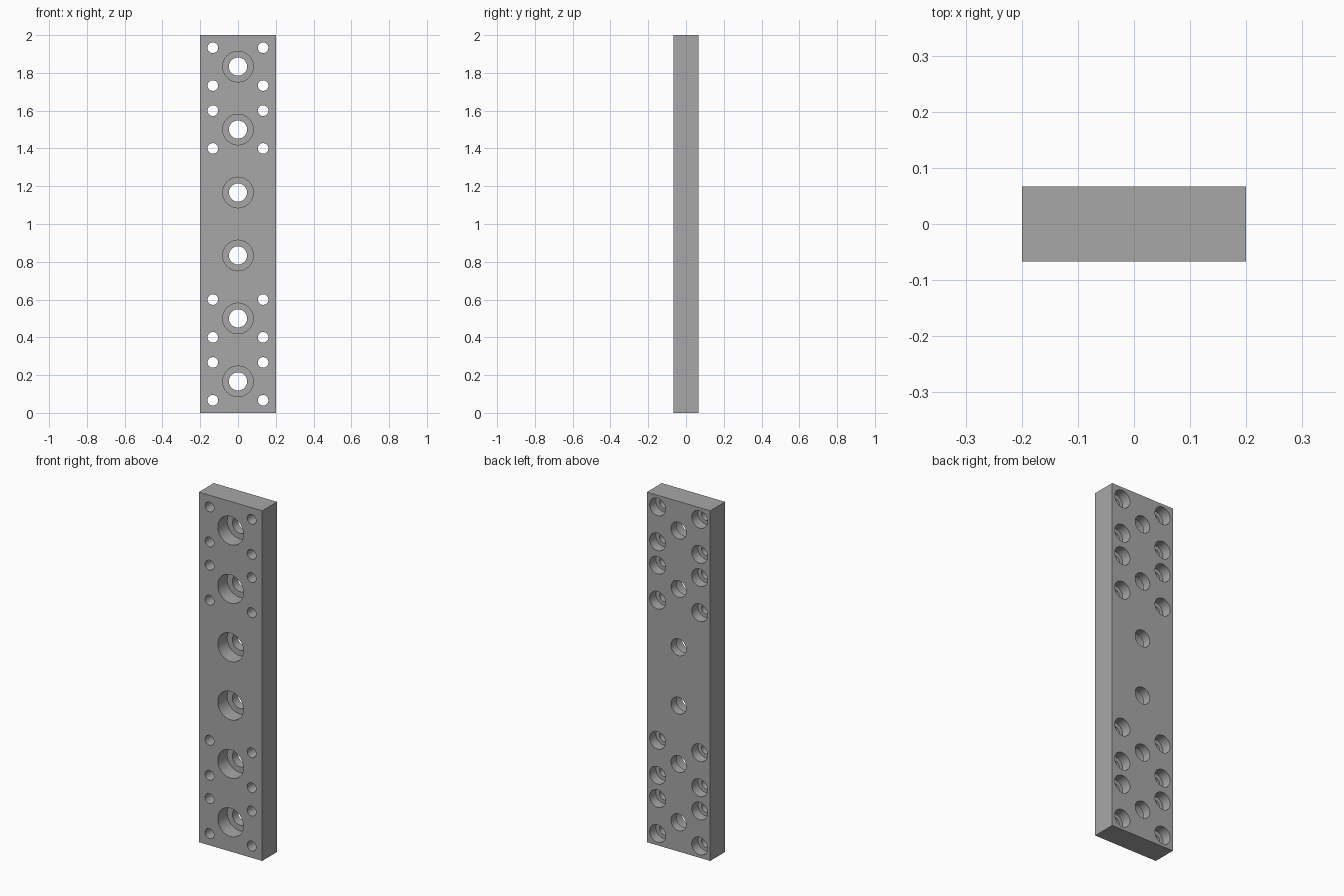
import bpy, bmesh, math

if "Cube" in bpy.data.objects:
    bpy.data.objects.remove(bpy.data.objects["Cube"], do_unlink=True)

WIDTH, DEPTH, HEIGHT = 0.4, 0.134, 2.0
FRONT, BACK = -DEPTH / 2, DEPTH / 2
OVER = 0.02      # how far cutters stick out of the plate
SEGMENTS = 48

# Material
steel = bpy.data.materials.new("grey steel")
steel.use_nodes = True
colour = (0.39, 0.39, 0.39, 1)
steel.diffuse_color = colour
steel.node_tree.nodes["Principled BSDF"].inputs["Base Color"].default_value = colour


def stepped_pin(bm, x, z, profile):
    """Add a closed pin along y, turned from (radius, y) pairs."""
    angles = [math.tau * i / SEGMENTS for i in range(SEGMENTS)]
    rings = [[bm.verts.new((x + r * math.cos(a), y, z + r * math.sin(a)))
              for a in angles] for r, y in profile]
    for lower, upper in zip(rings, rings[1:]):
        for i in range(SEGMENTS):
            j = (i + 1) % SEGMENTS
            bm.faces.new((lower[i], lower[j], upper[j], upper[i]))
    bm.faces.new(rings[0])
    bm.faces.new(rings[-1])


def mesh_object(name, bm):
    bmesh.ops.recalc_face_normals(bm, faces=bm.faces[:])
    mesh = bpy.data.meshes.new(name)
    bm.to_mesh(mesh)
    bm.free()
    mesh.materials.append(steel)
    obj = bpy.data.objects.new(name, mesh)
    bpy.context.collection.objects.link(obj)
    return obj


# Plate
bm = bmesh.new()
bmesh.ops.create_cube(bm, size=1)
bmesh.ops.scale(bm, vec=(WIDTH, DEPTH, HEIGHT), verts=bm.verts)
bmesh.ops.translate(bm, vec=(0, 0, HEIGHT / 2), verts=bm.verts)
plate = mesh_object("mounting_plate", bm)

# Centre holes, counterbored from the front
bm = bmesh.new()
step = FRONT + 0.085
for k in range(6):
    stepped_pin(bm, 0, (2 * k + 1) / 6,
                [(0.081, FRONT - OVER), (0.081, step), (0.048, step), (0.048, BACK + OVER)])

# Side holes, counterbored from the back, mirrored left/right and top/bottom
step = BACK - 0.057
for low in (0.067, 0.267, 0.4, 0.6):
    for z in (low, HEIGHT - low):
        for x in (-0.133, 0.133):
            stepped_pin(bm, x, z,
                        [(0.028, FRONT - OVER), (0.028, step), (0.05, step), (0.05, BACK + OVER)])
cutter = mesh_object("hole_cutter", bm)
cutter.hide_render = True

# Drill the plate and drop the cutter
drill = plate.modifiers.new("drill", "BOOLEAN")
drill.operation = "DIFFERENCE"
drill.solver = "EXACT"
drill.object = cutter
bpy.ops.object.select_all(action="DESELECT")
bpy.context.view_layer.objects.active = plate
plate.select_set(True)
bpy.ops.object.modifier_apply(modifier=drill.name)
bpy.data.objects.remove(cutter, do_unlink=True)

# Smooth hole walls, sharp rims
bpy.ops.object.shade_smooth_by_angle(angle=math.radians(30))
